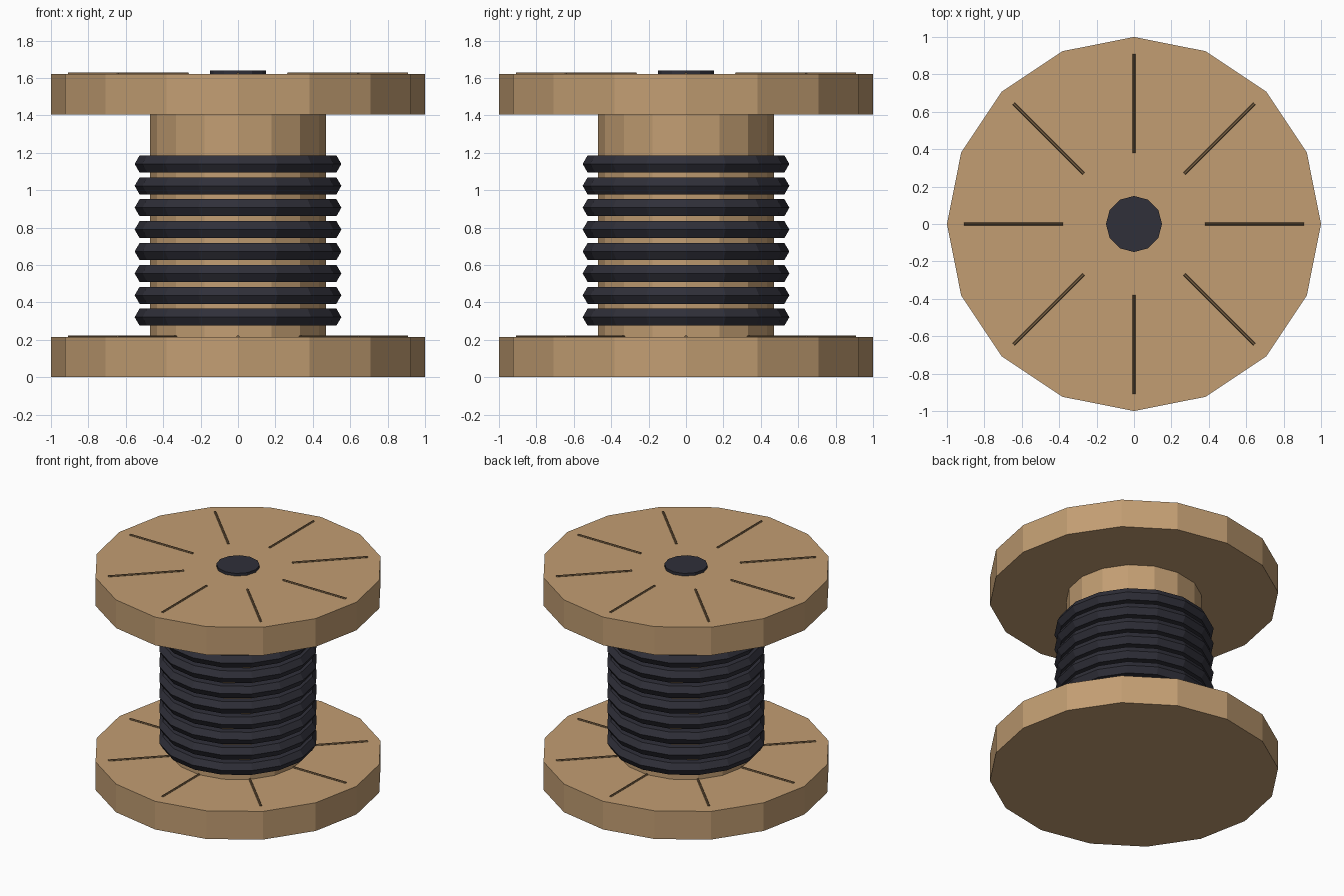
import bpy
import math
from mathutils import Matrix

cube = bpy.data.objects.get("Cube")
if cube:
    bpy.data.objects.remove(cube, do_unlink=True)


def material(name, rgb):
    mat = bpy.data.materials.new(name)
    mat.use_nodes = True
    colour = (*rgb, 1)
    mat.diffuse_color = colour
    mat.node_tree.nodes["Principled BSDF"].inputs["Base Color"].default_value = colour
    return mat


wood = material("pale wood", (0.54, 0.34, 0.17))
dark_wood = material("dark wood", (0.19, 0.115, 0.055))
rubber = material("black rubber", (0.029, 0.029, 0.041))


def finish(name, mat):
    obj = bpy.context.object
    obj.name = name
    obj.data.materials.append(mat)
    return obj


def drum(name, sides, radius, bottom, top, mat):
    bpy.ops.mesh.primitive_cylinder_add(
        vertices=sides, radius=radius, depth=top - bottom,
        location=(0, 0, (bottom + top) / 2))
    return finish(name, mat)


SIDES = 16
THICK = 0.215
UPPER = 1.405

# Wooden flanges and core
drum("lower_flange", SIDES, 1, 0, THICK, wood)
drum("upper_flange", SIDES, 1, UPPER, UPPER + THICK, wood)
drum("core", SIDES, 0.47, THICK - 0.05, UPPER + 0.05, wood)

# Axle cap
drum("axle_cap", 12, 0.15, UPPER + 0.1, 1.64, rubber)

# Cable coils with hexagonal section
for i in range(8):
    bpy.ops.mesh.primitive_torus_add(
        major_segments=SIDES, minor_segments=6, major_radius=0.5,
        minor_radius=0.0525, location=(0, 0, 0.321 + i * 0.117))
    finish(f"cable_coil_{i + 1}", rubber)

# Radial plank seams on the upper side of each flange
for label, z in (("lower", THICK), ("upper", UPPER + THICK)):
    for i in range(8):
        bpy.ops.mesh.primitive_cylinder_add(vertices=6, radius=0.008, depth=0.53)
        seam = finish(f"{label}_seam_{i + 1}", dark_wood)
        seam.data.transform(
            Matrix.Rotation(i * math.tau / 8, 4, "Z")
            @ Matrix.Translation((0.645, 0, z + 0.002))
            @ Matrix.Rotation(math.pi / 2, 4, "Y"))
